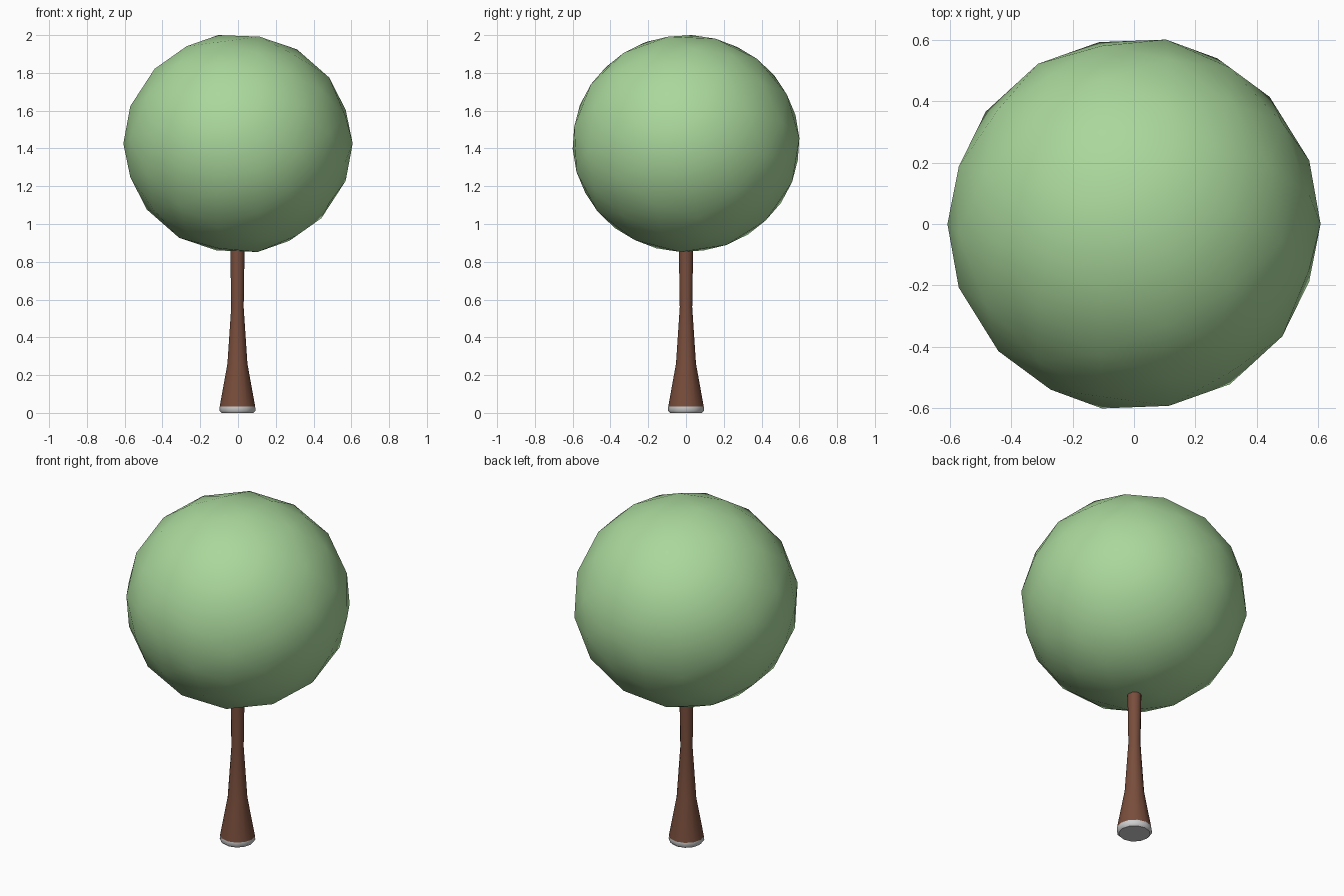
import bpy, bmesh, math
from mathutils import Matrix, Vector

if "Cube" in bpy.data.objects:
    bpy.data.objects.remove(bpy.data.objects["Cube"], do_unlink=True)


def material(name, rgb):
    mat = bpy.data.materials.new(name)
    mat.use_nodes = True
    mat.diffuse_color = (*rgb, 1)
    bsdf = mat.node_tree.nodes["Principled BSDF"]
    bsdf.inputs["Base Color"].default_value = (*rgb, 1)
    bsdf.inputs["Roughness"].default_value = 0.9
    return mat


def finish(name, bm, *mats):
    bmesh.ops.recalc_face_normals(bm, faces=bm.faces)
    mesh = bpy.data.meshes.new(name)
    bm.to_mesh(mesh)
    bm.free()
    obj = bpy.data.objects.new(name, mesh)
    bpy.context.collection.objects.link(obj)
    for mat in mats:
        mesh.materials.append(mat)
    for poly in mesh.polygons:
        poly.use_smooth = len(poly.vertices) < 5
    return obj


leaf_green = material("leaf green", (0.40, 0.68, 0.33))
bark_brown = material("bark brown", (0.19, 0.075, 0.045))
base_grey = material("base grey", (0.62, 0.62, 0.62))

# Leafy crown: a coarse ball with each icosahedron edge cut in three
crown = bmesh.new()
bmesh.ops.create_icosphere(crown, subdivisions=1, radius=1)
bmesh.ops.subdivide_edges(crown, edges=crown.edges[:], cuts=2, use_grid_fill=True)
for v in crown.verts:
    v.co.normalize()
tilt = Matrix.Rotation(math.radians(9), 3, "X") @ Matrix.Rotation(math.pi / 2, 3, "Y")
bmesh.ops.rotate(crown, verts=crown.verts, matrix=tilt)
# Fit the ball to the crown's size
half = Vector((0.607, 0.60, 0.574))
fit = [half[i] / max(v.co[i] for v in crown.verts) for i in range(3)]
bmesh.ops.scale(crown, verts=crown.verts, vec=fit)
bmesh.ops.translate(crown, verts=crown.verts, vec=(0, 0, 1.426))
finish("crown", crown, leaf_green)

# Trunk: flared rings joined together, with a pale foot
SIDES = 12
PROFILE = [(0.085, 0.0), (0.096, 0.012), (0.094, 0.033),
           (0.053, 0.26), (0.033, 0.56), (0.039, 0.95)]
trunk = bmesh.new()
rings = []
for r, z in PROFILE:
    rings.append([trunk.verts.new((r * math.cos(a) - 0.003, r * math.sin(a), z))
                  for a in (math.tau * i / SIDES for i in range(SIDES))])
for low, high in zip(rings, rings[1:]):
    for i in range(SIDES):
        j = (i + 1) % SIDES
        trunk.faces.new((low[i], low[j], high[j], high[i]))
trunk.faces.new(rings[0])
trunk.faces.new(rings[-1])
for f in trunk.faces:
    f.material_index = 1 if f.calc_center_median().z < 0.033 else 0
finish("trunk", trunk, bark_brown, base_grey)
